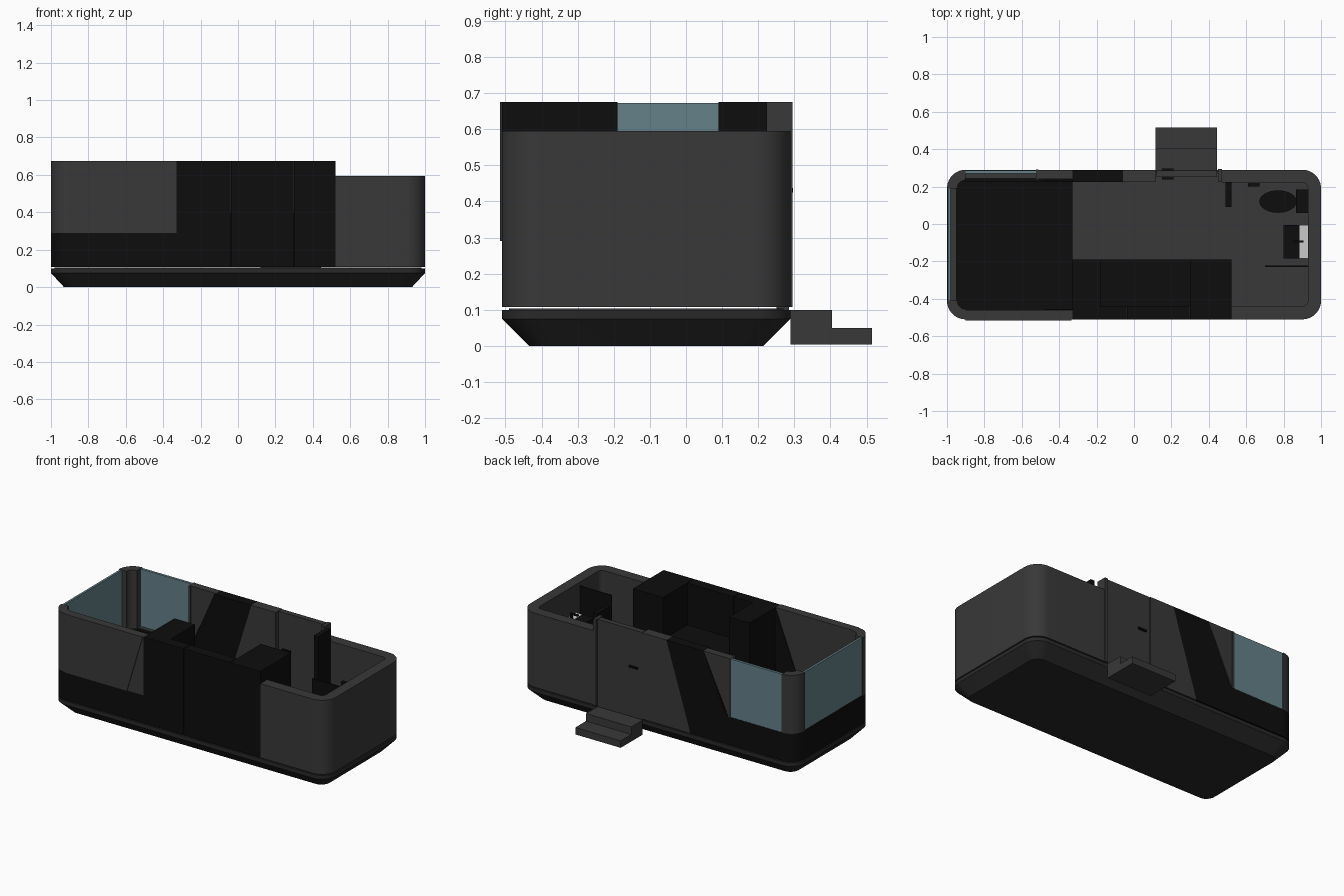
import bpy, bmesh, math
from mathutils import Matrix

if "Cube" in bpy.data.objects:
    bpy.data.objects.remove(bpy.data.objects["Cube"])

def mat(name, c):
    m = bpy.data.materials.new(name)
    m.diffuse_color = (*c, 1)
    m.use_nodes = True
    m.node_tree.nodes["Principled BSDF"].inputs["Base Color"].default_value = m.diffuse_color
    return m

GREY = mat("grey", (0.04, 0.04, 0.04))
DARK = mat("dark_grey", (0.022, 0.022, 0.022))
BLACK = mat("black", (0.004, 0.004, 0.004))
GLASS = mat("glass", (0.13, 0.22, 0.25))
WHITE = mat("white", (0.7, 0.7, 0.68))
X, Y0, Y1, R = 1.0, -0.51, 0.29, 0.1      # body plan
ZB, ZS, ZL, ZT = 0.107, 0.29, 0.595, 0.675  # base, sill, low top, high top

def finish(bm, name, m, smooth=False):
    bmesh.ops.recalc_face_normals(bm, faces=bm.faces)
    me = bpy.data.meshes.new(name)
    bm.to_mesh(me)
    bm.free()
    ob = bpy.data.objects.new(name, me)
    bpy.context.collection.objects.link(ob)
    me.materials.append(m)
    if smooth:
        bpy.ops.object.select_all(action='DESELECT')
        bpy.context.view_layer.objects.active = ob
        ob.select_set(True)
        bpy.ops.object.shade_smooth_by_angle(angle=math.radians(30))
    return ob

def loft(name, rings, m, smooth=False):
    bm = bmesh.new()
    loops = [[bm.verts.new(p) for p in r] for r in rings]
    n = len(loops[0])
    for a, b in zip(loops, loops[1:]):
        for i in range(n):
            bm.faces.new((a[i], a[(i + 1) % n], b[(i + 1) % n], b[i]))
    bm.faces.new(loops[0][::-1])
    bm.faces.new(loops[-1])
    return finish(bm, name, m, smooth)

def plan(name, pts, z0, z1, m, smooth=False):
    return loft(name, [[(x, y, z) for x, y in pts] for z in (z0, z1)], m, smooth)

def side(name, pts, y0, y1, m):
    return loft(name, [[(x, y, z) for x, z in pts] for y in (y0, y1)], m)

def box(name, x0, x1, y0, y1, z0, z1, m):
    return plan(name, [(x0, y0), (x1, y0), (x1, y1), (x0, y1)], z0, z1, m)

def arc(cx, cy, r, a0, a1, n=10, ry=None):
    return [(cx + r * math.cos(math.radians(a0 + (a1 - a0) * i / n)),
             cy + (ry or r) * math.sin(math.radians(a0 + (a1 - a0) * i / n))) for i in range(n + 1)]

def rounded(x, y0, y1, r):
    return (arc(x - r, y0 + r, r, -90, 0) + arc(x - r, y1 - r, r, 0, 90)
            + arc(r - x, y1 - r, r, 90, 180) + arc(r - x, y0 + r, r, 180, 270))

def u_wall(name, s, xf, xb, t, z0, z1, m):
    # U-shaped wall round one end (s = +1 right, -1 left)
    def path(d):
        r = R - d
        p = [(xf * s, Y0 + d)] + arc(X - R, Y0 + R, r, -90, 0) + arc(X - R, Y1 - R, r, 0, 90) + [(xb * s, Y1 - d)]
        return [(x * s, y) for x, y in p]
    return plan(name, path(0) + path(t)[::-1], z0, z1, m, True)

# chassis with chamfered underside
rings = []
for x, y0, y1, r, z in ((0.93, -0.435, 0.215, 0.06, 0), (X, Y0, Y1, R, 0.075), (X, Y0, Y1, R, 0.1)):
    rings.append([(px, py, z) for px, py in rounded(x, y0, y1, r)])
loft("chassis", rings, DARK, True)
plan("floor", rounded(0.98, Y0 + 0.02, Y1 - 0.02, 0.08), 0.09, 0.104, GREY)

# end walls
u_wall("bathroom_wall", 1, 0.52, 0.47, 0.07, ZB, ZL, GREY)
u_wall("lower_band", -1, -0.33, -0.9, 0.05, ZB, ZS, BLACK)

# corner posts of the glazed end
for tag, cy, a0, a1 in (("back", Y1 - R, 90, 180), ("front", Y0 + R, 180, 270)):
    plan("corner_post_" + tag, arc(R - X, cy, R, a0, a1) + arc(R - X, cy, 0.045, a1, a0), ZS, ZT, GREY, True)

# glazing
box("end_window", -0.995, -0.98, Y0 + R, Y1 - R, ZS, ZT - 0.002, GLASS)
box("side_window", -0.9, -0.51, 0.27, 0.287, ZS, ZT - 0.002, GLASS)
box("end_sill", -0.995, -0.95, Y0 + R, Y1 - R, ZS - 0.01, ZS + 0.006, GREY)
box("side_sill", -0.9, -0.51, 0.245, 0.287, ZS - 0.01, ZS + 0.006, GREY)
box("window_jamb", -0.525, -0.51, 0.235, 0.292, ZS, ZT, GREY)

# back wall: slanted black stripe, grey infill and main panel
side("back_stripe", [(-0.9, ZB), (-0.235, ZB), (-0.06, ZT), (-0.33, ZT), (-0.49, 0.31), (-0.52, ZS), (-0.9, ZS)],
     0.225, Y1, BLACK)
side("back_infill", [(-0.51, ZS), (-0.33, ZT), (-0.51, ZT)], 0.24, Y1 - 0.001, GREY)
side("back_panel", [(-0.235, ZB), (0.117, ZB), (0.117, ZT), (-0.06, ZT)], 0.225, Y1, GREY)

# door, jamb and handle
box("door", 0.12, 0.445, 0.25, 0.285, 0.1, ZT, GREY)
box("door_jamb", 0.448, 0.47, 0.225, 0.295, ZB, ZT, GREY)
for tag, y0, y1 in (("outer", 0.285, 0.297), ("inner", 0.238, 0.25)):
    box("door_handle_" + tag, 0.15, 0.21, y0, y1, 0.425, 0.437, BLACK)

# entry steps
loft("entry_steps", [[(x, y, z) for y, z in ((0.29, 0.004), (0.515, 0.004), (0.515, 0.05),
     (0.405, 0.05), (0.405, 0.1), (0.29, 0.1))] for x in (0.115, 0.445)], GREY)

# front panel with slanted facing
box("front_panel", -0.9, -0.33, -0.51, -0.46, ZS, ZT, GREY)
side("front_facing", [(-0.9, ZS), (-0.45, ZS), (-0.335, ZT), (-0.9, ZT)], -0.515, -0.51, GREY)
side("front_inner_stripe", [(-0.48, ZS), (-0.33, ZS), (-0.33, ZT)], -0.46, -0.455, BLACK)

# kitchen: tall cupboards, back panels and counter
box("tall_cupboard_left", -0.33, -0.18, Y0, -0.19, ZB, ZT, BLACK)
box("tall_cupboard_right", 0.3, 0.52, Y0, -0.19, ZB, ZT, BLACK)
box("kitchen_back_left", -0.18, -0.041, Y0, -0.44, ZB, ZT, BLACK)
box("kitchen_back_right", -0.037, 0.298, Y0, -0.44, ZB, ZT, BLACK)
box("kitchen_counter", -0.18, 0.3, -0.44, -0.19, ZB, 0.4, BLACK)

# bed platform
box("bed_platform", -0.95, -0.33, -0.46, 0.235, ZB, 0.21, BLACK)

# bathroom
box("partition", 0.49, 0.52, 0.09, 0.225, ZB, ZT, BLACK)
box("shower_screen", 0.7, 0.93, -0.23, -0.223, ZB, 0.57, BLACK)
bowl = []
for cx, rx, ry, z in ((0.8, 0.05, 0.035, ZB), (0.8, 0.055, 0.04, 0.19), (0.77, 0.1, 0.06, 0.29), (0.77, 0.1, 0.06, 0.33)):
    bowl.append([(x, y, z) for x, y in arc(cx, 0.12, rx, 0, 360, 24, ry)[:-1]])
loft("toilet_bowl", bowl, BLACK, True)
box("toilet_tank", 0.865, 0.93, 0.06, 0.185, 0.2, 0.43, BLACK)
box("paper_holder", 0.61, 0.67, 0.2, 0.225, 0.33, 0.36, BLACK)
box("washstand", 0.8, 0.885, -0.185, -0.005, 0.33, 0.41, BLACK)
box("washstand_back", 0.885, 0.93, -0.185, -0.005, 0.33, 0.41, WHITE)
box("tap_post", 0.895, 0.907, -0.1, -0.088, 0.41, 0.45, BLACK)
box("tap_spout", 0.85, 0.907, -0.1, -0.088, 0.44, 0.45, BLACK)
